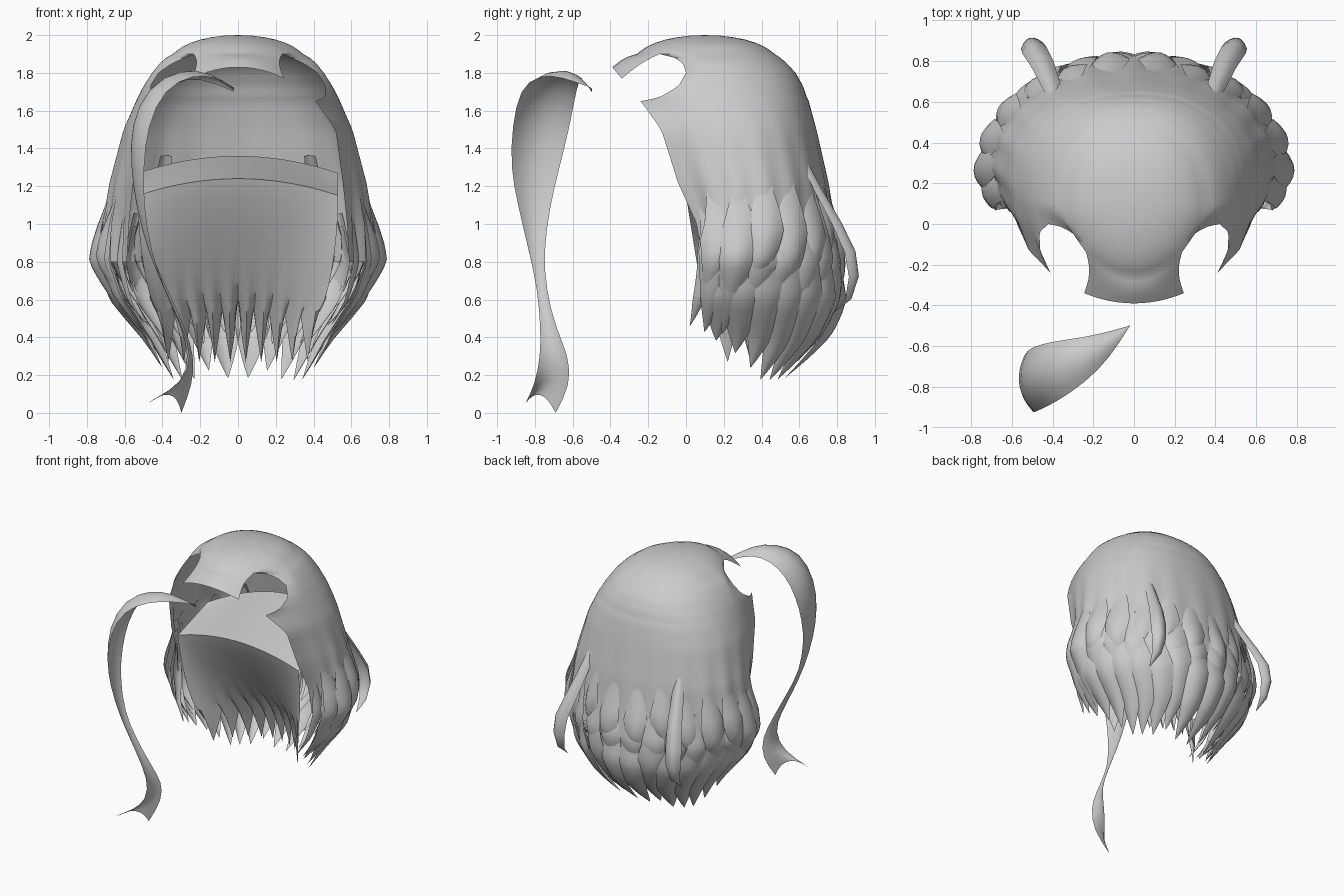
import bpy, bmesh, math, random
from mathutils import Vector as V

if "Cube" in bpy.data.objects:
    bpy.data.objects.remove(bpy.data.objects["Cube"])

random.seed(7)
mat = bpy.data.materials.new("hair grey")
mat.diffuse_color = (0.6, 0.6, 0.6, 1)
mat.use_nodes = True
mat.node_tree.nodes["Principled BSDF"].inputs["Base Color"].default_value = mat.diffuse_color

# Hair outline by height: z, half width, back y, widest y, front edge x, front edge y
OUTLINE = [
    (1.90, .345, .47, .10, .235, -.14), (1.88, .38, .50, .10, .28, -.06),
    (1.85, .415, .535, .10, .35, -.015), (1.80, .455, .58, .11, .42, .00),
    (1.73, .50, .62, .14, .465, -.04), (1.67, .53, .64, .17, .46, -.14),
    (1.65, .54, .65, .18, .41, -.24), (1.50, .605, .69, .22, .515, -.13),
    (1.22, .675, .75, .28, .55, -.04), (1.00, .71, .785, .29, .57, .06),
    (.80, .72, .82, .30, .58, .09), (.60, .635, .82, .33, .56, .09),
    (.40, .50, .77, .37, .46, .12), (.15, .38, .62, .40, .35, .30)]
# Crown dome: share of the base ring, z
CROWN = [(1, 1.90), (.93, 1.92), (.84, 1.941), (.72, 1.96), (.58, 1.976), (.42, 1.988),
         (.22, 1.997), (.001, 2.0)]
SPLIT = .3


def at(table, z):
    """Interpolated table row at height z."""
    rows = sorted(table)
    z = min(max(z, rows[0][0]), rows[-1][0])
    for p, q in zip(rows, rows[1:]):
        if z <= q[0]:
            k = (z - p[0]) / (q[0] - p[0])
            return [m + (n - m) * k for m, n in zip(p, q)][1:]


def shell(side, t, z):
    """Point on the hair: t runs from the front edge (0) to back centre (1)."""
    a, b, cy, xf, yf = at(OUTLINE, z)
    fade = min(max((1.6 - z) / .6, 0), 1)
    if t < SPLIT:
        u = t / SPLIT
        x, y = xf + (a - xf) * math.sin(u * math.pi / 2), yf + (cy - yf) * u
    else:
        v = (t - SPLIT) / (1 - SPLIT) * math.pi / 2
        e = .87 + .11 * fade
        x = a * max(math.cos(v), 0) ** e
        y = cy + (b - cy) * math.sin(v) ** e
    r = 1 + .014 * fade * math.cos(t * math.pi * 14)
    return V((side * x * r, cy + (y - cy) * r, z))


def add_grid(bm, rows):
    vs = [[bm.verts.new(p) for p in r] for r in rows]
    for r, s in zip(vs, vs[1:]):
        for j in range(len(r) - 1):
            bm.faces.new((r[j], s[j], s[j + 1], r[j + 1]))


def finish(name, bm, facing=None):
    bmesh.ops.remove_doubles(bm, verts=bm.verts, dist=.0005)
    bmesh.ops.recalc_face_normals(bm, faces=bm.faces)
    if facing and sum((f.normal * f.calc_area() for f in bm.faces), V()).dot(V(facing)) < 0:
        bmesh.ops.reverse_faces(bm, faces=bm.faces)
    me = bpy.data.meshes.new(name)
    bm.to_mesh(me)
    bm.free()
    ob = bpy.data.objects.new(name, me)
    bpy.context.collection.objects.link(ob)
    me.materials.append(mat)
    bpy.ops.object.select_all(action='DESELECT')
    ob.select_set(True)
    bpy.context.view_layer.objects.active = ob
    bpy.ops.object.shade_smooth_by_angle(angle=math.radians(60))
    return ob


def ribbon(bm, rows, n=6):
    """Arched strip between paired edge points; the third item is the arch."""
    add_grid(bm, [[a.lerp(b, j / n) + arch * (1 - (2 * j / n - 1) ** 2)
                   for j in range(n + 1)] for a, b, arch in rows])


def lock(bm, side, t, z0, z1, width, lift, sweep):
    """Tapered lock that leaves the hair flush and curls forward at its tip."""
    rows = []
    for i in range(17):
        k = i / 16
        z = z0 + (z1 - z0) * k
        p = shell(side, t, z)
        n = V((p.x, p.y - at(OUTLINE, z)[2], 0)).normalized()
        if t < SPLIT:
            n = (n + V((side, 0, 0)) * 2).normalized()
        w = width * min(1, .2 + 1.8 * k) * (1 - k ** 2.6) + .002
        p += n * (lift * math.sin(math.pi * k ** 1.6) - .012)
        p.y -= sweep * k ** 2.5
        d = V((-n.y, n.x, 0)) * w / 2
        rows.append((p - d, p + d, n * w * .24 * min(1, .1 + 1.6 * k)))
    ribbon(bm, rows)


# Crown, sides and back in one skin
bm = bmesh.new()
ts = [i / 40 for i in range(41)]


def around(z):
    return [shell(1, t, z) for t in ts] + [shell(-1, t, z) for t in ts[-2::-1]]


brow = [V((.235 * q / 6, -.26 + .12 * (q / 6) ** 2, 1.9)) for q in range(-6, 7)]
base = around(1.9) + brow[1:]
add_grid(bm, [[V((p.x * f, .1 + (p.y - .1) * f, z)) for p in base] for f, z in CROWN])
zs = [1.90 - .02 * i for i in range(12)] + [1.665] + [1.65 - .85 * i / 20 for i in range(21)]
add_grid(bm, [around(z) for z in zs])
# Fringe flap over the forehead
rows = []
for i in range(7):
    k = i / 6
    row = []
    for p in brow:
        q = p.x / .235
        end = V((q * .245, -.39 + .05 * q * q, 1.83 - .06 * q * q))
        m = p.lerp(end, k)
        m.x -= q * .02 * math.sin(math.pi * k)
        m.z += .012 * math.sin(math.pi * k)
        row.append(m)
    rows.append(row)
add_grid(bm, rows)
finish("crown_sides_and_back", bm, (0, 0, 1))

# Hanging locks in layers, mirrored left and right
for name, count, z0, tips, width, lift, sweep in (
        ("under_locks", 8, 1.00, (.17, .30), .27, .0, .10),
        ("middle_locks", 8, 1.12, (.34, .48), .25, .01, .15),
        ("outer_locks", 7, 1.25, (.50, .68), .23, .03, .13)):
    bm = bmesh.new()
    for i in range(count):
        t = .11 + .89 * (i + .45) / count
        tip = random.uniform(*tips)
        if t < .3:
            tip = max(tip, .48 - .6 * t)
        top = z0 + random.uniform(-.08, .08)
        for side in (1, -1):
            lock(bm, side, t, top, tip, width, lift + .03 * max(t - .8, 0) / .2, sweep)
    finish(name, bm)

# Front edge locks
bm = bmesh.new()
for side in (1, -1):
    lock(bm, side, .08, 1.15, .46, .14, .0, .16)
finish("front_edge_locks", bm)

# Loose flicked-out locks at the back corners
bm = bmesh.new()
FLICK = [(.38, .61, 1.36, .06), (.41, .70, 1.18, .09), (.45, .80, 1.0, .11), (.49, .87, .85, .12),
         (.50, .89, .72, .11), (.50, .86, .60, .07), (.50, .77, .52, .004)]
for side in (1, -1):
    ribbon(bm, [(V((side * (x - w / 2), y, z)), V((side * (x + w / 2), y - w / 4, z)),
                 V((side * .1, .35, .05)) * w) for x, y, z, w in FLICK])
finish("flicked_locks", bm)

# Sheet of hair at the nape, with a pointed hem
bm = bmesh.new()
rows = []
for i in range(19):
    k = i / 18
    row = []
    for j in range(-20, 21):
        q = j / 20
        w = .53 - .12 * k * k
        jag = (.14, 0, -.13, 0)[j % 4] * (1.5 if j == 0 else 1)
        z_top = 1.15 + .09 * (1 - q * q)
        row.append(V((w * q, .12 * k + .38 * k ** 1.2 * (1 - q * q) ** .8,
                      z_top + (.40 - z_top) * k + jag * k ** 6)))
    rows.append(row)
add_grid(bm, rows)
finish("nape_sheet", bm, (0, -1, 0))

# Inner ledge between the nape sheet and the back of the head
bm = bmesh.new()
rows = []
for i in range(7):
    k = i / 6
    row = []
    for j in range(-10, 11):
        q = j / 10
        row.append(V((.53 * q, .66 * math.sqrt(1 - (.82 * q) ** 2) * k,
                      1.15 + .09 * (1 - q * q) + .12 * k)))
    rows.append(row)
add_grid(bm, rows)
finish("inner_ledge", bm, (0, 0, 1))

# Long front lock: front edge point and rear edge point per row
LONG = [(-.02, -.50, 1.72, -.02, -.50, 1.70), (-.12, -.66, 1.78, -.20, -.55, 1.78),
        (-.24, -.78, 1.79, -.35, -.57, 1.75), (-.39, -.88, 1.72, -.46, -.59, 1.66),
        (-.48, -.92, 1.52, -.53, -.62, 1.50), (-.50, -.93, 1.30, -.55, -.67, 1.30),
        (-.50, -.89, 1.10, -.53, -.72, 1.10), (-.46, -.83, .85, -.47, -.755, .85),
        (-.39, -.785, .65, -.37, -.74, .65), (-.29, -.77, .45, -.28, -.69, .45),
        (-.24, -.77, .30, -.23, -.62, .30), (-.29, -.80, .15, -.24, -.61, .15),
        (-.48, -.85, .05, -.30, -.69, 0)]
bm = bmesh.new()
rows = []
for i, r in enumerate(LONG):
    a, b = V(r[:3]), V(r[3:])
    p, q = LONG[max(i - 1, 0)], LONG[min(i + 1, len(LONG) - 1)]
    along = V(q[:3]) + V(q[3:]) - V(p[:3]) - V(p[3:])
    out = along.cross(b - a).normalized()
    if out.dot(V((-1, 0, 1 if i < 4 else 0))) < 0:
        out.negate()
    arch = out * (b - a).length * (.22 if i < 5 else .15)
    if i == len(LONG) - 1:
        arch = V((.03, 0, .07))
    rows.append((a, b, arch))
ribbon(bm, rows, 8)
lock_ob = finish("long_front_lock", bm, (-1, 0, 1))
sub = lock_ob.modifiers.new("smooth", 'SUBSURF')
sub.levels = sub.render_levels = 1
sub.boundary_smooth = 'PRESERVE_CORNERS'
